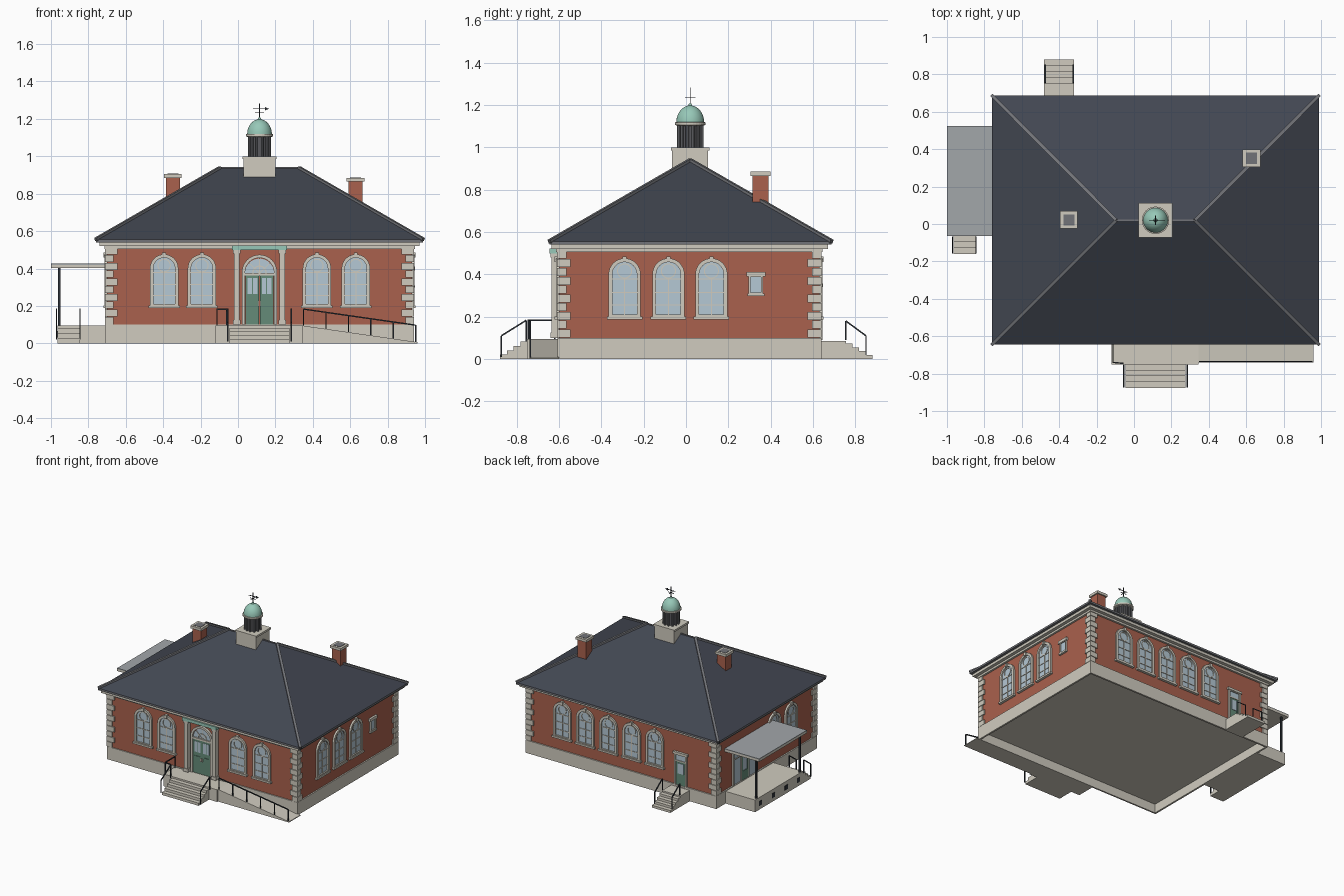
import bpy, bmesh, math
from mathutils import Matrix, Vector

if "Cube" in bpy.data.objects:
    bpy.data.objects.remove(bpy.data.objects["Cube"])

COLOURS = {
    "brick": (0.40, 0.12, 0.075), "limestone": (0.63, 0.60, 0.52),
    "slate": (0.054, 0.062, 0.083), "lead_grey": (0.17, 0.175, 0.19),
    "flat_roof_grey": (0.36, 0.385, 0.40), "copper": (0.31, 0.58, 0.48),
    "door_green": (0.13, 0.26, 0.19), "glass": (0.46, 0.58, 0.66),
    "iron": (0.026, 0.032, 0.04), "louvre_grey": (0.10, 0.10, 0.11),
}
MATS = {}
for key, rgb in COLOURS.items():
    m = bpy.data.materials.new(key)
    m.use_nodes = True
    m.diffuse_color = (*rgb, 1)
    m.node_tree.nodes["Principled BSDF"].inputs["Base Color"].default_value = (*rgb, 1)
    MATS[key] = m


class Part:
    """One named object gathered from simple solids."""
    def __init__(self, name, mat, matrix=Matrix()):
        self.name, self.mat, self.matrix, self.bm = name, mat, matrix, bmesh.new()

    def box(self, x0, x1, y0, y1, z0, z1):
        c = Vector((x0 + x1, y0 + y1, z0 + z1)) / 2
        bmesh.ops.create_cube(self.bm, size=1, matrix=Matrix.Translation(c)
                              @ Matrix.Diagonal((x1 - x0, y1 - y0, z1 - z0, 1)))
        return self

    def prism(self, pts, y0, y1):
        """Extrude an (x, z) outline from y0 to y1."""
        a = [self.bm.verts.new((x, y0, z)) for x, z in pts]
        b = [self.bm.verts.new((x, y1, z)) for x, z in pts]
        self.bm.faces.new(a)
        self.bm.faces.new(b[::-1])
        for i in range(len(a)):
            j = (i + 1) % len(a)
            self.bm.faces.new((a[i], b[i], b[j], a[j]))
        return self

    def band(self, outer, inner, y0, y1):
        """Extruded frame between two matching (x, z) outlines."""
        loops = [[self.bm.verts.new((x, y, z)) for x, z in p]
                 for p, y in ((outer, y0), (inner, y0), (inner, y1), (outer, y1))]
        n = len(outer)
        for k in range(4):
            p, q = loops[k], loops[(k + 1) % 4]
            for i in range(n):
                j = (i + 1) % n
                self.bm.faces.new((p[i], q[i], q[j], p[j]))
        return self

    def beam(self, p, q, w, sides=4):
        p, q = Vector(p), Vector(q)
        rot = (q - p).to_track_quat('Z', 'Y').to_matrix().to_4x4()
        bmesh.ops.create_cone(self.bm, cap_ends=True, segments=sides, radius1=w, radius2=w,
                              depth=(q - p).length, matrix=Matrix.Translation((p + q) / 2)
                              @ rot @ Matrix.Rotation(math.pi / 4, 4, 'Z'))
        return self

    def lathe(self, profile, n=32):
        rings = [[self.bm.verts.new((r * math.cos(t), r * math.sin(t), z))
                  for t in (2 * math.pi * i / n for i in range(n))] for r, z in profile]
        for a, b in zip(rings, rings[1:]):
            for i in range(n):
                self.bm.faces.new((a[i], a[(i + 1) % n], b[(i + 1) % n], b[i]))
        self.bm.faces.new(rings[0])
        self.bm.faces.new(rings[-1])
        return self

    def done(self, smooth=False):
        bmesh.ops.recalc_face_normals(self.bm, faces=self.bm.faces)
        me = bpy.data.meshes.new(self.name)
        self.bm.to_mesh(me)
        self.bm.free()
        me.materials.append(MATS[self.mat])
        ob = bpy.data.objects.new(self.name, me)
        ob.matrix_world = self.matrix
        bpy.context.collection.objects.link(ob)
        if smooth:
            bpy.ops.object.select_all(action='DESELECT')
            ob.select_set(True)
            bpy.context.view_layer.objects.active = ob
            bpy.ops.object.shade_smooth_by_angle()


def arch(hw, z0, spring, n=16):
    return [(-hw, z0), (hw, z0)] + [(hw * math.cos(math.pi * i / n), spring + hw * math.sin(math.pi * i / n))
                                    for i in range(n + 1)]


def circle(r, z, n=20):
    return [(r * math.cos(2 * math.pi * i / n), z + r * math.sin(2 * math.pi * i / n)) for i in range(n)]


def rect(hw, z0, z1):
    return [(-hw, z0), (hw, z0), (hw, z1), (-hw, z1)]


# Wall planes; facade() gives a frame whose -y points out of the wall
X0, X1, Y0, Y1, CX, CY = -0.70, 0.93, -0.60, 0.63, 0.115, 0.02


def facade(side, at):
    pos, ang = {"front": ((at, Y0, 0), 0), "right": ((X1, at, 0), 90),
                "back": ((at, Y1, 0), 180), "left": ((X0, at, 0), -90)}[side]
    return Matrix.Translation(pos) @ Matrix.Rotation(math.radians(ang), 4, 'Z')


# Foundation (open underneath), walls and corner blocks
f = Part("foundation", "limestone")
f.box(X0, X1, Y0, Y1, 0.07, 0.10)
f.box(X0 - .01, X1 + .01, Y0 - .008, Y0 + .004, 0, 0.10).box(X0 - .01, X1 + .01, Y1 - .004, Y1 + .01, 0, 0.10)
f.box(X0 - .01, X0 + .004, Y0, Y1, 0, 0.10).box(X1 - .004, X1 + .01, Y0, Y1, 0, 0.10).done()
Part("brick_walls", "brick").box(X0, X1, Y0, Y1, 0.10, 0.525).done()
q = Part("corner_blocks", "limestone")
for cx, sx in ((X0 - .01, 1), (X1 + .01, -1)):
    for cy, sy in ((Y0 - .01, 1), (Y1 + .01, -1)):
        for i in range(10):
            a, b = (.065, .045) if i % 2 else (.045, .065)
            z = 0.10 + i * 0.0415
            q.box(*sorted((cx, cx + sx * a)), *sorted((cy, cy + sy * b)), z + .002, z + .0395)
q.done()

# Cornice, hipped roof, hip caps
c = Part("cornice", "limestone").box(X0 - .015, X1 + .015, Y0 - .015, Y1 + .015, 0.505, 0.522)
c.box(X0 - .04, X1 + .04, Y0 - .035, Y1 + .04, 0.52, 0.542).done()
RX0, RX1, RY0, RY1, RZ = -0.76, 0.99, -0.645, 0.688, 0.555
Part("eave_gutter", "lead_grey").box(RX0, RX1, RY0, RY1, 0.54, RZ).done()
roof = Part("hipped_roof", "slate")
eave = [(RX0, RY0, RZ), (RX1, RY0, RZ), (RX1, RY1, RZ), (RX0, RY1, RZ)]
ridge = [(-0.095, CY, 0.938), (0.325, CY, 0.938)]
e = [roof.bm.verts.new(p) for p in eave]
r = [roof.bm.verts.new(p) for p in ridge]
for face in ((e[0], e[1], r[1], r[0]), (e[1], e[2], r[1]), (e[2], e[3], r[0], r[1]), (e[3], e[0], r[0]), e[::-1]):
    roof.bm.faces.new(face)
roof.done()
h = Part("hip_caps", "lead_grey").beam(*ridge, .006)
for i, k in enumerate((0, 1, 1, 0)):
    h.beam(eave[i], ridge[k], .013)
h.done()

# Arched windows
spots = [("front", (-.395, -.193, .422, .63)), ("right", (-.29, -.083, .12)),
         ("back", (.625, .425, .225, .025, -.175)), ("left", (-.29, -.083))]
for side, places in spots:
    for at in places:
        M = facade(side, at)
        Part("window_glass", "glass", M).prism(arch(.066, .20, .40), -.004, .01).done()
        w = Part("window_frame", "limestone", M).band(arch(.076, .195, .40), arch(.058, .21, .40), -.014, .01)
        w.box(-.084, .084, -.02, .01, .188, .202).box(-.01, .01, -.02, .01, .458, .485)
        w.box(-.003, .003, -.008, 0, .20, .385)
        for z in (.255, .315, .378):
            w.box(-.06, .06, -.008, 0, z - .0025, z + .0025)
        w.band(circle(.036, .416), circle(.031, .416), -.008, 0)
        w.done()

# Small window
M = facade("right", .33)
Part("small_window_glass", "glass", M).box(-.026, .026, -.004, .01, .31, .39).done()
w = Part("small_window_frame", "limestone", M).band(rect(.034, .305, .395), rect(.025, .315, .388), -.012, .01)
w.box(-.045, .045, -.016, .01, .39, .412).box(-.04, .04, -.016, .01, .298, .31).done()

# Glazed side entrance under the porch
M = facade("left", .28)
Part("side_entrance_glass", "glass", M).box(-.14, .14, -.004, .01, .10, .36).done()
w = Part("side_entrance_frame", "limestone", M).band(rect(.15, .10, .37), rect(.138, .10, .355), -.012, .01)
w.box(-.05, -.04, -.01, 0, .10, .36).box(.04, .05, -.01, 0, .10, .36).box(-.14, .14, -.01, 0, .295, .303).done()
Part("side_door", "door_green", M).band(rect(.04, .10, .295), rect(.028, .17, .285), -.008, .005).done()

# Front entrance
M = facade("front", CX)
Part("front_fanlight", "glass", M).prism(arch(.078, .36, .375), -.004, .01).done()
d = Part("front_arch", "limestone", M).band(arch(.094, .10, .38), arch(.077, .10, .38), -.018, .01)
d.box(-.08, .08, -.014, 0, .362, .376)
for a in (45, 90, 135):
    t = math.radians(a)
    d.beam((0, -.006, .375), (.078 * math.cos(t), -.006, .375 + .078 * math.sin(t)), .003)
d.band(arch(.038, .372, .378), arch(.032, .374, .378), -.008, 0).done()
d = Part("front_doors", "door_green", M)
for s in (-1, 1):
    d.box(*sorted((s * .0015, s * .076)), -.010, .005, .10, .362)
    d.box(*sorted((s * .016, s * .062)), -.014, 0, .125, .235)
d.done()
g, k = Part("door_panes", "glass", M), Part("door_handles", "limestone", M)
for s in (-1, 1):
    g.box(*sorted((s * .012, s * .035)), -.012, 0, .265, .348).box(*sorted((s * .041, s * .064)), -.012, 0, .265, .348)
    k.box(*sorted((s * .004, s * .009)), -.018, 0, .20, .225)
g.done()
k.done()
p = Part("entrance_pilasters", "limestone", M)
for s in (-1, 1):
    u = s * .121
    p.box(u - .015, u + .015, -.035, .01, .10, .50).box(u - .02, u + .02, -.04, .01, .10, .125)
    p.box(u - .02, u + .02, -.04, .01, .48, .50)
p.done()
Part("entrance_canopy", "copper", M).box(-.148, .148, -.045, .01, .498, .522).done()

# Back door
M = facade("back", -.40)
Part("back_door", "door_green", M).box(-.042, .042, -.006, .01, .09, .285).done()
Part("back_door_panes", "glass", M).box(-.026, .026, -.009, 0, .19, .27).box(-.042, .042, -.005, 0, .29, .335).done()
Part("back_door_frame", "limestone", M).band(rect(.054, .09, .35), rect(.041, .09, .335), -.014, .01) \
    .box(-.042, .042, -.01, 0, .283, .292).box(-.062, .062, -.018, .01, .34, .358).done()

# Landings, steps and ramp
def steps(name, x0, x1, y, run, top, n=4):
    s = Part(name, "limestone")
    for i in range(n):
        s.box(x0, x1, *sorted((y, y + run * (i + 1) / n)), 0, top * (n - i) / (n + .6))
    s.done()


Part("front_landing", "limestone").box(-.12, .345, -.75, Y0, 0, .095).done()
steps("front_steps", -.045, .275, -.75, -.128, .095)
Part("ramp", "limestone").prism([(.345, 0), (.96, 0), (.96, .006), (.345, .095)], -.74, Y0).done()
Part("back_landing", "limestone").box(-.48, -.32, Y1, .755, 0, .085).done()
steps("back_steps", -.48, -.32, .755, .125, .085)

# Side porch
Part("porch_deck", "limestone").box(-.965, X0, -.065, .525, 0, .095).done()
steps("porch_steps", -.965, -.845, -.065, -.095, .095, 3)
Part("porch_roof_edge", "limestone").box(-1.0, X0, -.065, .525, .403, .42).done()
Part("porch_roof_top", "flat_roof_grey").box(-1.0, X0, -.065, .525, .42, .426).done()
v, p = Part("porch_vents", "iron"), Part("porch_posts", "iron")
for y in (.46, .30, .14, -.01):
    v.box(-.968, -.96, y - .018, y + .018, .03, .065)
for y in (-.04, .495):
    p.beam((-.955, y, .095), (-.955, y, .405), .009)
v.done()
p.done()


# Railings: a top rail through points with a post under each
def railing(name, pts, drop):
    rail = Part(name, "iron")
    for a, b in zip(pts, pts[1:]):
        rail.beam(a, b, .005)
    for x, y, z in pts:
        rail.beam((x, y, z - drop), (x, y, z), .0045)
    rail.done()


railing("landing_railing", [(-.112, -.62, .183), (-.112, -.74, .183), (-.06, -.745, .183)], .09)
for x in (-.055, .285):
    railing("front_step_railing", [(x, -.755, .183), (x, -.872, .11)], .10)
railing("ramp_railing", [(.35 + .12 * i, -.735, .183 - .0172 * i) for i in range(6)], .09)
for x in (-.475, -.325):
    railing("back_step_railing", [(x, .755, .18), (x, .85, .11)], .09)
for x in (-.97, -.845):
    railing("porch_step_railing", [(x, -.07, .183), (x, -.155, .12)], .10)

# Chimneys
for x, y, top in ((-.348, .022, .905), (.628, .352, .885)):
    Part("chimney", "brick").box(x - .037, x + .037, y - .037, y + .037, .66, top - .015).done()
    Part("chimney_cap", "limestone").box(x - .047, x + .047, y - .047, y + .047, top - .02, top).done()
    Part("chimney_flue", "lead_grey").box(x - .03, x + .03, y - .03, y + .03, top - .01, top + .002).done()

# Cupola
M = Matrix.Translation((CX, CY, 0))
Part("cupola_base", "limestone", M).box(-.085, .085, -.085, .085, .85, .99).box(-.091, .091, -.091, .091, .985, 1.0).done()
Part("cupola_core", "louvre_grey", M).lathe([(.047, 1.0), (.047, 1.11)], 24).done(True)
p = Part("cupola_columns", "lead_grey", M)
for i in range(12):
    t = math.pi * (i + .5) / 6
    x, y = .056 * math.cos(t), .056 * math.sin(t)
    p.beam((x, y, 1.0), (x, y, 1.11), .0075, 8)
p.done()
Part("cupola_ring", "limestone", M).lathe([(.06, 1.102), (.073, 1.106), (.073, 1.118), (.06, 1.12)]).done()
dome = [(.066 * math.cos(t), 1.118 + .08 * math.sin(t)) for t in (math.pi / 2 * i / 10 for i in range(10))]
Part("cupola_dome", "copper", M).lathe(dome + [(.008, 1.2), (.006, 1.208)]).done(True)
w = Part("weathervane", "iron", M).beam((0, 0, 1.2), (0, 0, 1.282), .003)
w.beam((-.035, 0, 1.254), (.045, 0, 1.254), .0025).prism([(.03, 1.245), (.05, 1.254), (.03, 1.263)], -.002, .002)
w.beam((-.025, 0, 1.235), (.025, 0, 1.235), .002).beam((0, -.025, 1.235), (0, .025, 1.235), .002).done()
